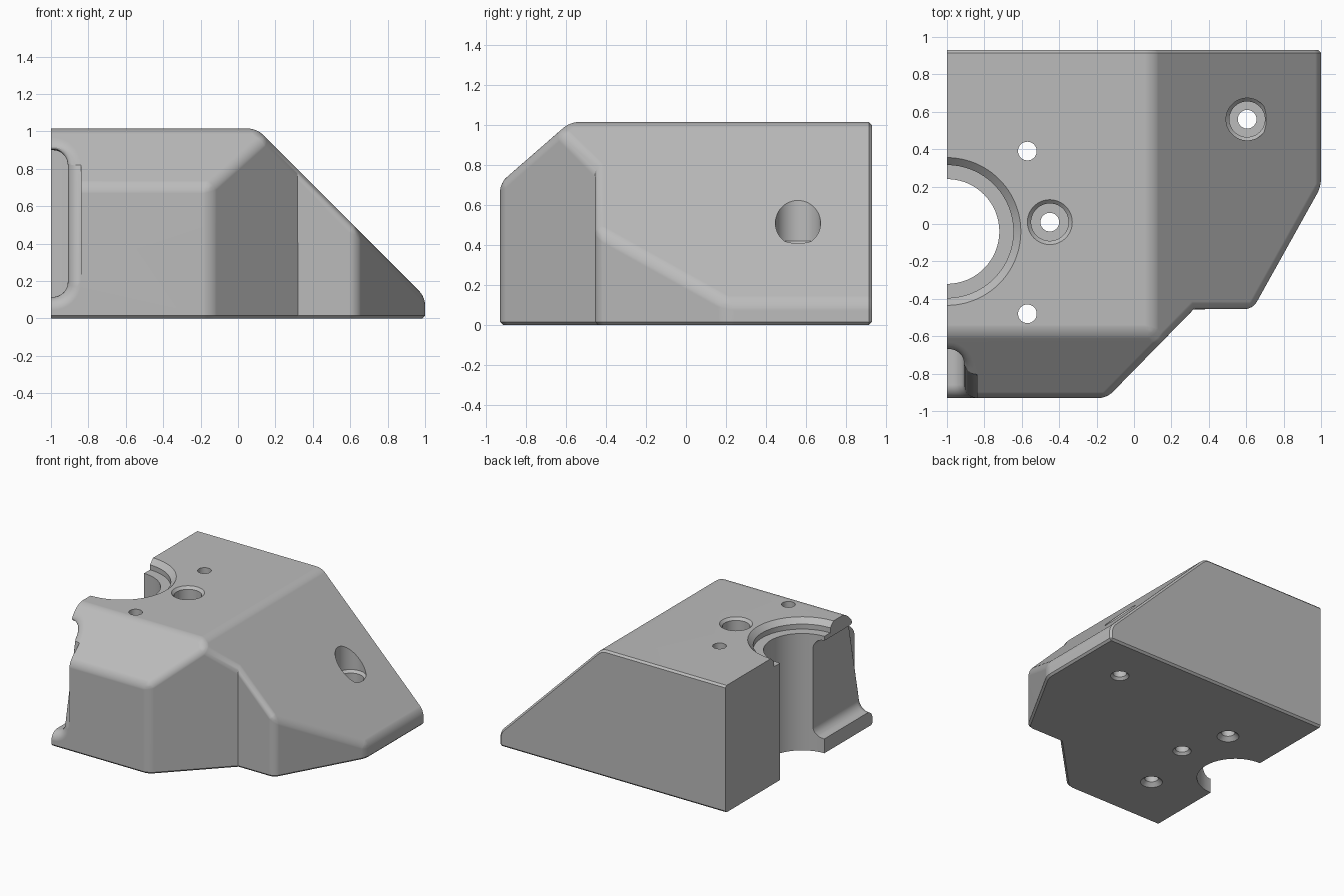
import bpy, bmesh, math
from mathutils import Vector

if "Cube" in bpy.data.objects:
    bpy.data.objects.remove(bpy.data.objects["Cube"])

TOP, BACK, FRONT, LEFT = 1.015, 0.93, -0.93, -1.3
grey = bpy.data.materials.new("light_grey")
grey.use_nodes = True
grey.diffuse_color = (0.5, 0.5, 0.5, 1)
grey.node_tree.nodes["Principled BSDF"].inputs["Base Color"].default_value = (0.5, 0.5, 0.5, 1)


def make_object(name, bm):
    bmesh.ops.recalc_face_normals(bm, faces=bm.faces)
    mesh = bpy.data.meshes.new(name)
    bm.to_mesh(mesh)
    bm.free()
    mesh.materials.append(grey)
    obj = bpy.data.objects.new(name, mesh)
    bpy.context.collection.objects.link(obj)
    return obj


def slice_off(bm, point, normal):
    geom = bm.verts[:] + bm.edges[:] + bm.faces[:]
    bmesh.ops.bisect_plane(bm, geom=geom, plane_co=point, plane_no=normal, clear_outer=True)
    rim = [e for e in bm.edges if e.is_boundary]
    bmesh.ops.contextual_create(bm, geom=rim)
    bmesh.ops.recalc_face_normals(bm, faces=bm.faces)


def loft(name, loops):
    """Closed solid through matching loops of points."""
    bm = bmesh.new()
    rings = [[bm.verts.new(p) for p in loop] for loop in loops]
    n = len(rings[0])
    for a, b in zip(rings, rings[1:]):
        for i in range(n):
            j = (i + 1) % n
            bm.faces.new((a[i], a[j], b[j], b[i]))
    bm.faces.new(rings[0])
    bm.faces.new(rings[-1])
    return make_object(name, bm)


def lathe(name, x, y, profile, sides=64):
    turn = [2 * math.pi * i / sides for i in range(sides)]
    return loft(name, [[(x + r * math.cos(a), y + r * math.sin(a), z) for a in turn]
                       for r, z in profile])


# Body: extruded footprint with two sloped cuts
bm = bmesh.new()
footprint = [(LEFT, BACK), (LEFT, FRONT), (-0.145, FRONT), (0.32, -0.455),
             (0.635, -0.455), (1, 0.2), (1, BACK)]
base = bm.faces.new([bm.verts.new((x, y, 0)) for x, y in footprint])
up = bmesh.ops.extrude_face_region(bm, geom=[base])["geom"]
bmesh.ops.translate(bm, vec=(0, 0, TOP), verts=[v for v in up if isinstance(v, bmesh.types.BMVert)])
bmesh.ops.recalc_face_normals(bm, faces=bm.faces)
slice_off(bm, (1, 0, 0.115), (1, 0, 1))
slice_off(bm, (0, FRONT, 0.71), (0, -0.305, 0.35))


def on_plane(edge, axis, value):
    return all(abs(v.co[axis] - value) < 1e-4 for v in edge.verts)


# Broad rounding on the outer edges, thin chamfer round the base and back
round_edges = [e for e in bm.edges if e.is_convex and e.calc_face_angle(0) > 0.1
               and not (on_plane(e, 2, 0) or on_plane(e, 1, BACK) or on_plane(e, 0, LEFT))]
bmesh.ops.bevel(bm, geom=round_edges, offset=0.042, segments=6, profile=0.5,
                affect='EDGES', clamp_overlap=True)
thin_edges = [e for e in bm.edges if (on_plane(e, 2, 0) or on_plane(e, 1, BACK))
              and not on_plane(e, 0, LEFT) and e.calc_face_angle(0) > 0.1]
bmesh.ops.bevel(bm, geom=thin_edges, offset=0.015, segments=1, affect='EDGES', clamp_overlap=True)
slice_off(bm, (-1, 0, 0), (-1, 0, 0))
body = make_object("bracket_body", bm)

cutters = []

# Stepped half bore in the left side
cutters.append(lathe("bore_cutter", -1, -0.04, [
    (0.28, -0.1), (0.28, TOP - 0.08), (0.355, TOP - 0.08), (0.355, TOP - 0.04),
    (0.395, TOP), (0.395, TOP + 0.1)], 96))

# Plain vertical holes, countersunk underneath
for y in (0.39, -0.48):
    cutters.append(lathe("pin_hole_cutter", -0.57, y, [
        (0.08, -0.1), (0.08, 0), (0.05, 0.03), (0.05, TOP + 0.1)], 32))

# Counterbored screw holes
cutters.append(lathe("top_screw_cutter", -0.45, 0.01, [
    (0.068, -0.1), (0.068, 0), (0.05, 0.02), (0.05, 0.2), (0.1, 0.2),
    (0.1, TOP - 0.02), (0.12, TOP), (0.12, TOP + 0.1)]))
cutters.append(lathe("slope_screw_cutter", 0.605, 0.56, [
    (0.068, -0.1), (0.068, 0), (0.05, 0.02), (0.05, 0.2), (0.095, 0.2),
    (0.095, 0.4), (0.113, 0.42), (0.113, TOP + 0.1)]))


# Side recess with a flared front rim
def recess_profile(grow):
    r = 0.08
    pts = [(LEFT, 0.115 - grow)]
    for z, start in ((0.115 + r, -90), (0.9 - r, 0)):
        for i in range(9):
            a = math.radians(start + 90 * i / 8)
            pts.append((-0.91 - r + (r + grow) * math.cos(a), z + (r + grow) * math.sin(a)))
    return pts + [(LEFT, 0.9 + grow)]


def front_y(z):
    return FRONT + max(0, z - 0.71) * 0.35 / 0.305


FLARE = 0.07
loops = [[(x, -0.2, z) for x, z in recess_profile(0)]]
for i in range(8):
    a = math.pi / 2 * i / 7
    depth = FLARE * (1 - math.sin(a))
    loops.append([(x, front_y(z) + depth, z)
                  for x, z in recess_profile(FLARE * (1 - math.cos(a)))])
loops.append([(x, FRONT - 0.2, z) for x, z in recess_profile(FLARE)])
cutters.append(loft("recess_cutter", loops))

# Cut everything out of the body
bpy.ops.object.select_all(action='DESELECT')
bpy.context.view_layer.objects.active = body
body.select_set(True)
for cutter in cutters:
    mod = body.modifiers.new("cut", 'BOOLEAN')
    mod.operation = 'DIFFERENCE'
    mod.solver = 'EXACT'
    mod.object = cutter
    bpy.ops.object.modifier_apply(modifier=mod.name)
    bpy.data.objects.remove(cutter)

bpy.ops.object.shade_smooth_by_angle(angle=math.radians(25))
weighted = body.modifiers.new("even_shading", 'WEIGHTED_NORMAL')
weighted.keep_sharp = True
